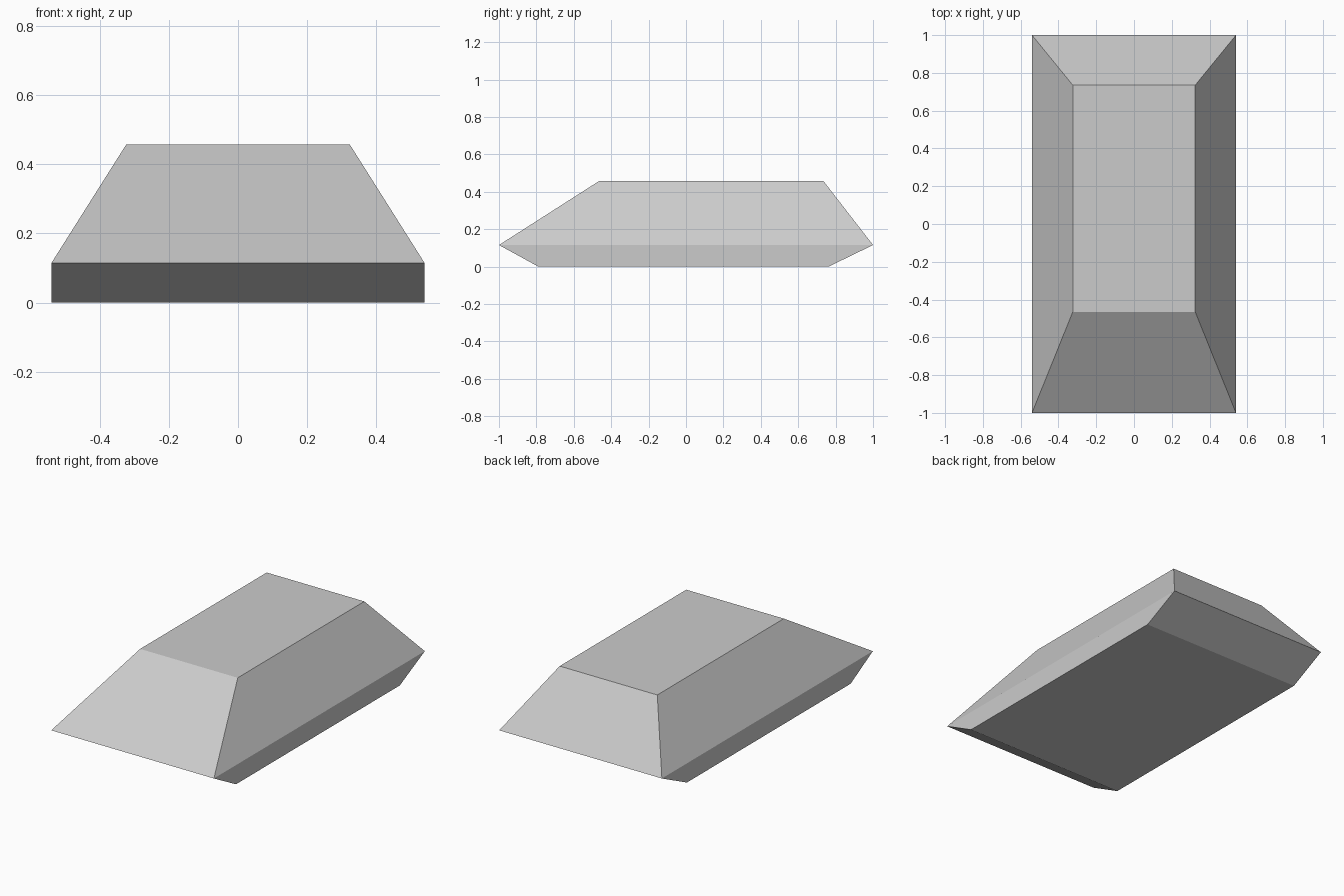
import bpy, bmesh

if "Cube" in bpy.data.objects:
    bpy.data.objects.remove(bpy.data.objects["Cube"])

# Cross-section levels: half width, front y, back y, height
LEVELS = [
    (0.54, -0.79, 0.763, 0.0),     # underside
    (0.54, -1.0, 1.0, 0.115),      # widest rim
    (0.324, -0.465, 0.735, 0.457), # flat top
]


def loft(name, levels):
    bm = bmesh.new()
    rings = [[bm.verts.new(p) for p in ((-w, f, z), (w, f, z), (w, b, z), (-w, b, z))]
             for w, f, b, z in levels]
    for lo, hi in zip(rings, rings[1:]):
        for i in range(4):
            j = (i + 1) % 4
            bm.faces.new((lo[i], lo[j], hi[j], hi[i]))
    bm.faces.new(rings[0][::-1])
    bm.faces.new(rings[-1])
    bmesh.ops.recalc_face_normals(bm, faces=bm.faces)
    mesh = bpy.data.meshes.new(name)
    bm.to_mesh(mesh)
    bm.free()
    obj = bpy.data.objects.new(name, mesh)
    bpy.context.collection.objects.link(obj)
    return obj


# Faceted, tapered body
loft("faceted_body", LEVELS)
